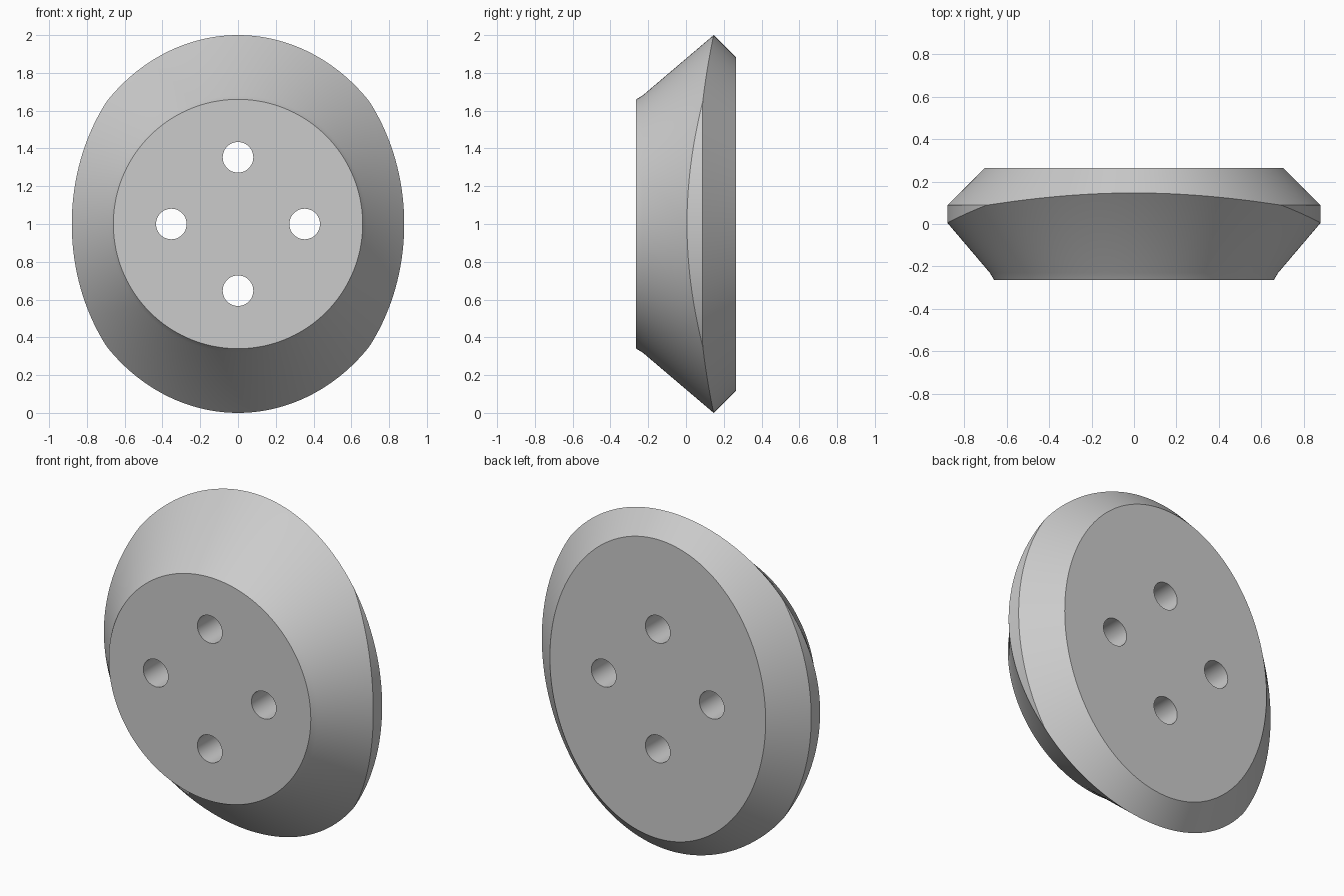
import bpy, bmesh
from math import cos, sin, pi, sqrt

cube = bpy.data.objects.get("Cube")
if cube:
    bpy.data.objects.remove(cube, do_unlink=True)

HALF = 0.2635             # half thickness
BACK_A, BACK_B = 0.705, 0.883   # half width and half height of the back face
CHAMFER = 0.175           # depth of the back chamfer
COLUMNS = 256


def cone_radius(y):
    """Round front cone."""
    return 0.68 + 0.85 * (y + 0.23)


def oval_radius(y, t):
    """Oval body with a 45 degree back chamfer."""
    grow = min(HALF - y, CHAMFER)
    a, b = BACK_A + grow, BACK_B + grow
    return 1 / sqrt((cos(t) / a) ** 2 + (sin(t) / b) ** 2)


def rim_depth(t):
    """Depth at which the cone meets the oval body."""
    low, high = -0.2, HALF
    for _ in range(40):
        mid = (low + high) / 2
        if cone_radius(mid) < oval_radius(mid, t):
            low = mid
        else:
            high = mid
    return low


# Grey material
grey = bpy.data.materials.new("grey")
grey.use_nodes = True
colour = (0.6, 0.6, 0.6, 1)
grey.diffuse_color = colour
grey.node_tree.nodes["Principled BSDF"].inputs["Base Color"].default_value = colour

# Disc body: front face, lip, cone, side wall, back chamfer, back face
bm = bmesh.new()
columns = []
for i in range(COLUMNS):
    t = 2 * pi * i / COLUMNS
    rim = rim_depth(t)
    wall = max(rim, HALF - CHAMFER)
    rings = [(0.66, -HALF), (0.68, -0.23), (oval_radius(rim, t), rim),
             (oval_radius(wall, t), wall), (oval_radius(HALF, t), HALF)]
    columns.append([bm.verts.new((r * cos(t), y, 1 + r * sin(t))) for r, y in rings])
for i, left in enumerate(columns):
    right = columns[(i + 1) % COLUMNS]
    for k in range(4):
        bm.faces.new((left[k], right[k], right[k + 1], left[k + 1]))
bm.faces.new([c[0] for c in columns])
bm.faces.new([c[-1] for c in columns])
bmesh.ops.remove_doubles(bm, verts=bm.verts, dist=0.00005)
bmesh.ops.recalc_face_normals(bm, faces=bm.faces)
mesh = bpy.data.meshes.new("disc_body")
bm.to_mesh(mesh)
bm.free()
mesh.materials.append(grey)
body = bpy.data.objects.new("disc_body", mesh)
bpy.context.collection.objects.link(body)

# Four through holes
for n in range(4):
    angle = n * pi / 2
    bpy.ops.mesh.primitive_cylinder_add(
        vertices=48, radius=0.081, depth=1, rotation=(pi / 2, 0, 0),
        location=(0.353 * cos(angle), 0, 1 + 0.353 * sin(angle)))
    cutter = bpy.context.object
    cutter.name = "hole_cutter"
    cutter.hide_render = True
    cutter.data.materials.append(grey)
    bpy.ops.object.select_all(action='DESELECT')
    body.select_set(True)
    bpy.context.view_layer.objects.active = body
    cut = body.modifiers.new("hole", 'BOOLEAN')
    cut.operation = 'DIFFERENCE'
    cut.solver = 'EXACT'
    cut.object = cutter
    bpy.ops.object.modifier_apply(modifier=cut.name)
    bpy.data.objects.remove(cutter, do_unlink=True)

# Smooth shading with sharp rims
bpy.ops.object.select_all(action='DESELECT')
body.select_set(True)
bpy.context.view_layer.objects.active = body
bpy.ops.object.shade_smooth_by_angle(angle=pi / 6)
